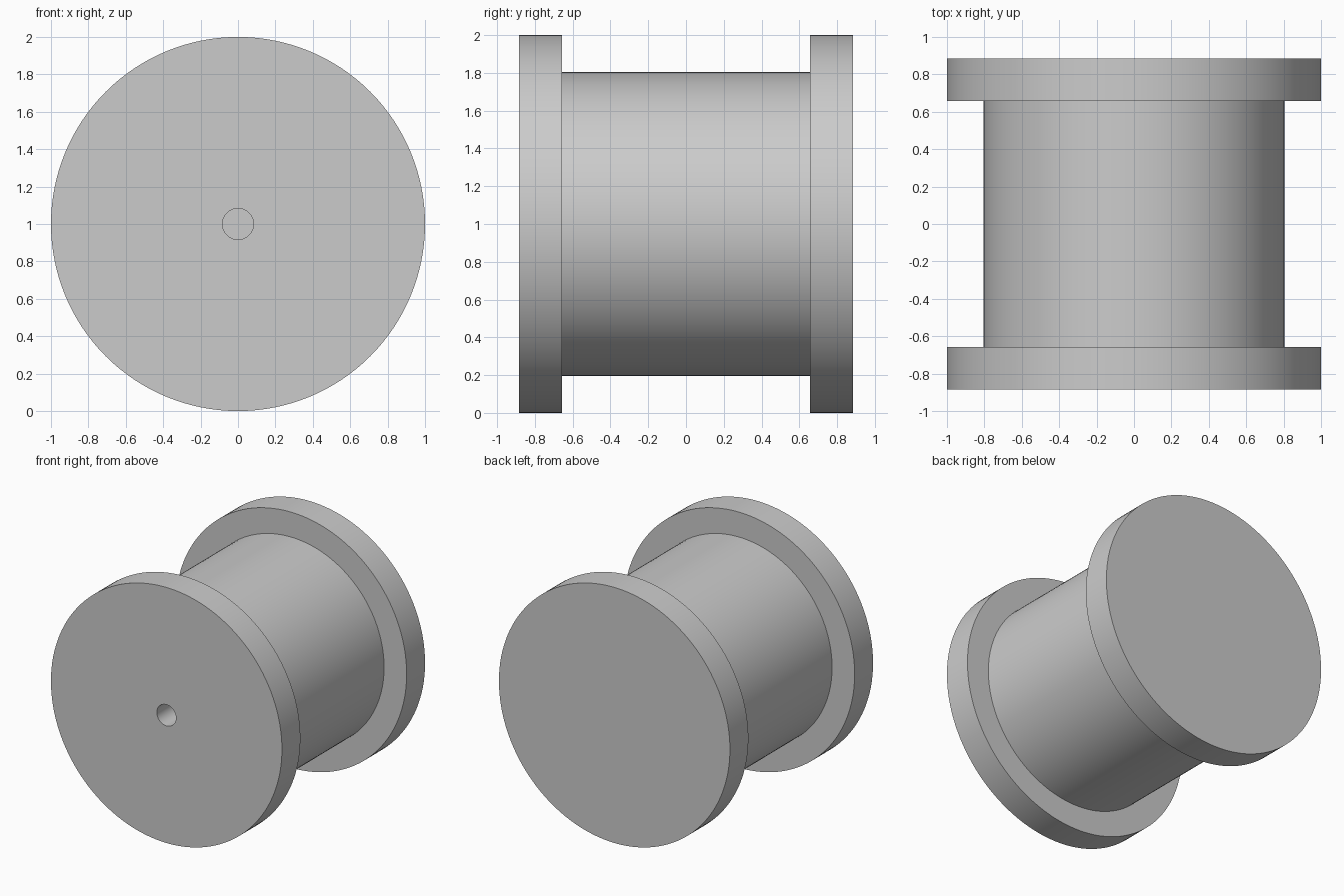
import bpy, bmesh, math
from mathutils import Matrix, Vector

cube = bpy.data.objects.get("Cube")
if cube:
    bpy.data.objects.remove(cube, do_unlink=True)

SIDES = 128
FLANGE_R, BARREL_R, HOLE_R = 1.0, 0.805, 0.083
END, INNER, HOLE_DEPTH = 0.885, 0.657, 0.46

# Plain grey material
grey = bpy.data.materials.new("plain_grey")
grey.use_nodes = True
colour = (0.6, 0.6, 0.6, 1)
grey.diffuse_color = colour
grey.node_tree.nodes["Principled BSDF"].inputs["Base Color"].default_value = colour

# Half section as (radius, y): blind hole, front flange, barrel, back flange
profile = [(0, HOLE_DEPTH - END), (HOLE_R, HOLE_DEPTH - END), (HOLE_R, -END),
           (FLANGE_R, -END), (FLANGE_R, -INNER), (BARREL_R, -INNER),
           (BARREL_R, INNER), (FLANGE_R, INNER), (FLANGE_R, END), (0, END)]

# Turn the section around the y axis
bm = bmesh.new()
points = [bm.verts.new((r, y, 0)) for r, y in profile]
edges = [bm.edges.new(pair) for pair in zip(points, points[1:])]
bmesh.ops.spin(bm, geom=points + edges, cent=(0, 0, 0), axis=(0, 1, 0),
               angle=math.tau, steps=SIDES)
bmesh.ops.remove_doubles(bm, verts=bm.verts, dist=0.0001)
bmesh.ops.recalc_face_normals(bm, faces=bm.faces)
bmesh.ops.translate(bm, verts=bm.verts, vec=(0, 0, 1))

mesh = bpy.data.meshes.new("spool")
bm.to_mesh(mesh)
bm.free()
mesh.materials.append(grey)
spool = bpy.data.objects.new("spool", mesh)
bpy.context.collection.objects.link(spool)

# Smooth round walls with sharp rims
bpy.ops.object.select_all(action='DESELECT')
spool.select_set(True)
bpy.context.view_layer.objects.active = spool
bpy.ops.object.shade_smooth_by_angle(angle=math.radians(30))
